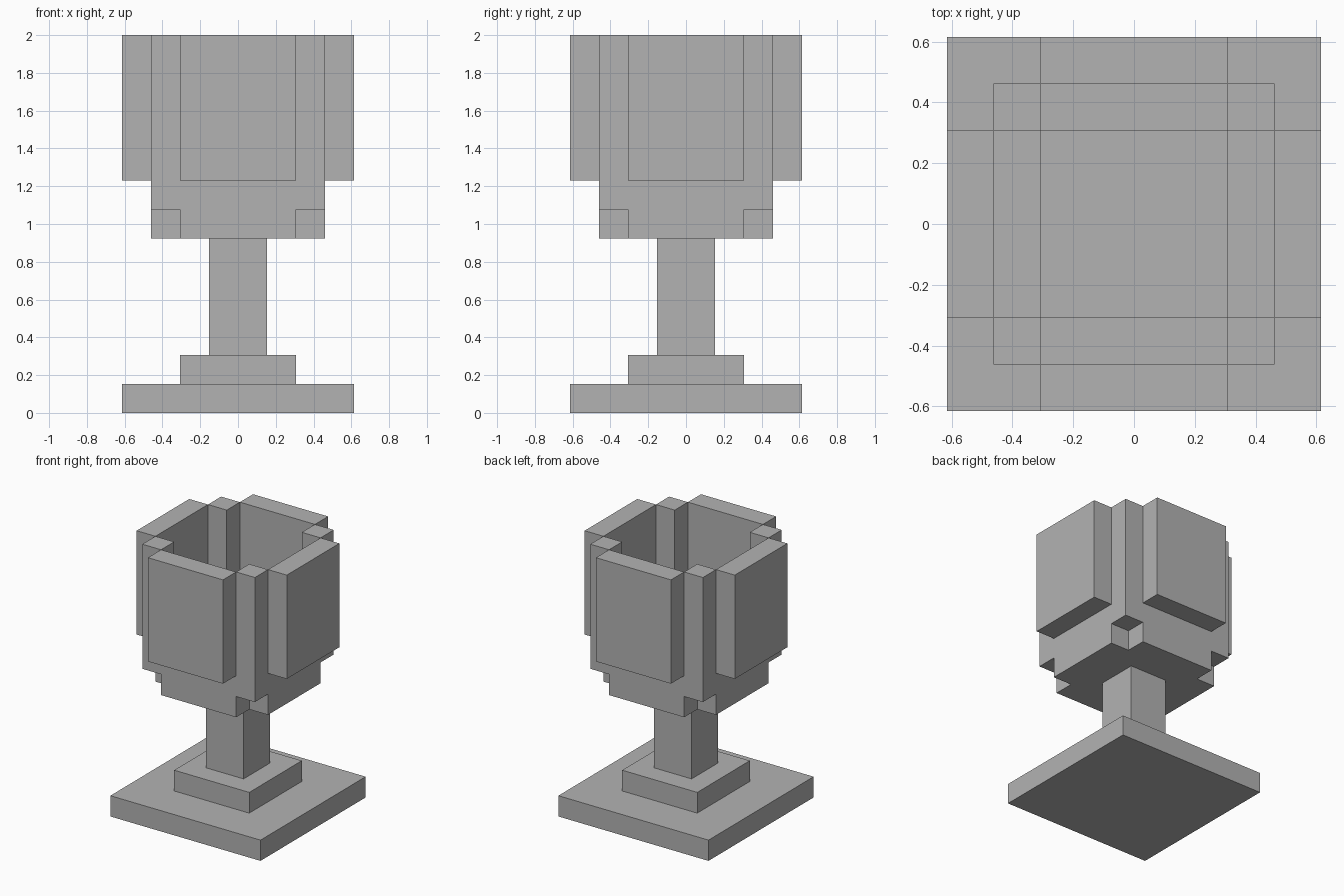
import bpy
import bmesh
from math import radians
from mathutils import Matrix, Vector

cube = bpy.data.objects.get("Cube")
if cube:
    bpy.data.objects.remove(cube, do_unlink=True)

U = 2 / 13  # one block; the goblet is 13 blocks tall

grey = bpy.data.materials.new("stone grey")
grey.use_nodes = True
colour = (0.45, 0.45, 0.45, 1)
grey.diffuse_color = colour
grey.node_tree.nodes["Principled BSDF"].inputs["Base Color"].default_value = colour


def prism(name, outline, z0, z1, turn=0):
    """Extrude an outline given in blocks, turned about the z axis."""
    bm = bmesh.new()
    base = bm.faces.new([bm.verts.new((x * U, y * U, z0 * U)) for x, y in outline])
    top = bmesh.ops.extrude_face_region(bm, geom=[base])["geom"]
    bmesh.ops.translate(bm, vec=Vector((0, 0, (z1 - z0) * U)),
                        verts=[v for v in top if isinstance(v, bmesh.types.BMVert)])
    bmesh.ops.rotate(bm, verts=bm.verts, matrix=Matrix.Rotation(radians(turn), 3, "Z"))
    bmesh.ops.recalc_face_normals(bm, faces=bm.faces)
    mesh = bpy.data.meshes.new(name)
    bm.to_mesh(mesh)
    bm.free()
    mesh.materials.append(grey)
    obj = bpy.data.objects.new(name, mesh)
    bpy.context.collection.objects.link(obj)
    return obj


def rect(x0, x1, y0, y1):
    return [(x0, y0), (x1, y0), (x1, y1), (x0, y1)]


def square(half):
    return rect(-half, half, -half, half)


# Foot and stem
prism("foot_plate", square(4), 0, 1)
prism("foot_step", square(2), 1, 2)
prism("stem", square(1), 2, 6)

# Bowl floor: a square with its corners notched out
quarter = [(3, -2), (3, 2), (2, 2)]
cross = []
for i in range(4):
    turn = Matrix.Rotation(radians(90 * i), 2)
    cross += [tuple(turn @ Vector(p)) for p in quarter]
prism("bowl_floor", cross, 6, 7)

# Bowl sides: lower wall, corner post and outer panel on each side
for i, side in enumerate(("back", "left", "front", "right")):
    turn = -90 * i
    prism("bowl_lower_wall_" + side, rect(-3, 2, 2, 3), 7, 8, turn)
    prism("bowl_corner_post_" + side, rect(2, 3, 2, 3), 8, 13, turn)
    prism("bowl_panel_" + side, rect(-2, 2, 3, 4), 8, 13, turn)
